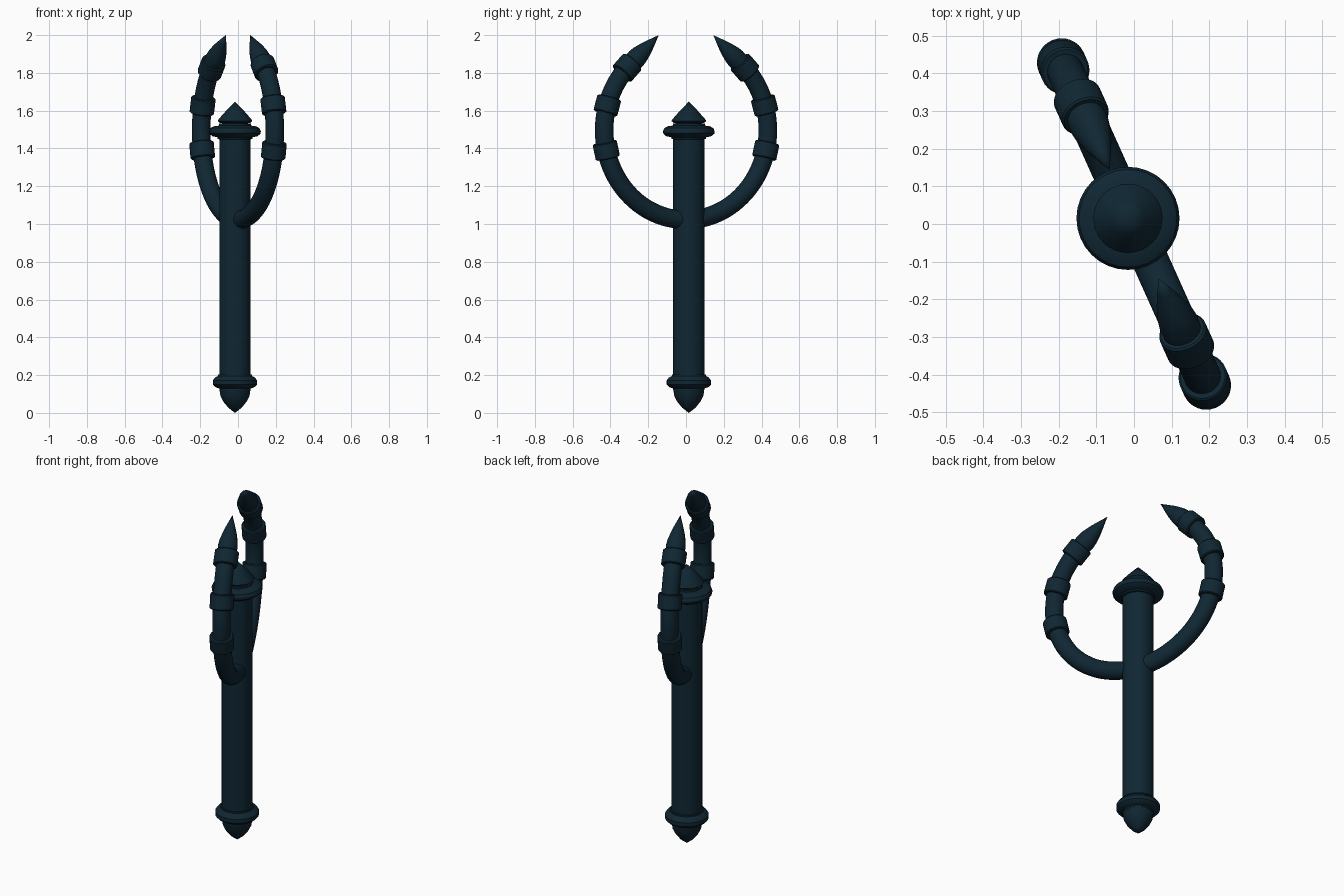
import bpy, bmesh, math
from mathutils import Vector, Matrix

if "Cube" in bpy.data.objects:
    bpy.data.objects.remove(bpy.data.objects["Cube"], do_unlink=True)

navy = bpy.data.materials.new("dark_navy_metal")
navy.use_nodes = True
COLOUR = (0.005, 0.02, 0.033, 1)
navy.diffuse_color = COLOUR
navy.node_tree.nodes["Principled BSDF"].inputs["Base Color"].default_value = COLOUR


def sweep(name, stations, sides=32):
    """Skin circular rings; each station is (centre, axis, radius)."""
    bm = bmesh.new()
    rings = []
    for centre, axis, radius in stations:
        turn = Vector((0, 0, 1)).rotation_difference(axis).to_matrix()
        ring = []
        for i in range(sides):
            a = math.tau * i / sides
            offset = turn @ Vector((math.cos(a), math.sin(a), 0))
            ring.append(bm.verts.new(centre + offset * radius))
        rings.append(ring)
    for low, high in zip(rings, rings[1:]):
        for i in range(sides):
            j = (i + 1) % sides
            bm.faces.new((low[i], low[j], high[j], high[i]))
    for end in (rings[0], rings[-1]):
        bm.faces.new(end)
    bmesh.ops.remove_doubles(bm, verts=bm.verts, dist=0.0005)
    bmesh.ops.recalc_face_normals(bm, faces=bm.faces)
    mesh = bpy.data.meshes.new(name)
    bm.to_mesh(mesh)
    bm.free()
    mesh.materials.append(navy)
    obj = bpy.data.objects.new(name, mesh)
    bpy.context.collection.objects.link(obj)
    bpy.ops.object.select_all(action="DESELECT")
    obj.select_set(True)
    bpy.context.view_layer.objects.active = obj
    bpy.ops.object.shade_smooth_by_angle(angle=math.radians(30))
    return obj


def turned(name, start, axis, profile):
    """Turn a (radius, distance) profile around a straight axis."""
    return sweep(name, [(start + axis * d, axis, r) for r, d in profile])


UP = Vector((0, 0, 1))
BASE = Vector((-0.016, 0.015, 0))

# Central staff
turned("shaft", BASE, UP, [(0.083, 0.12), (0.083, 1.47)])
turned("bottom_finial", BASE, UP,
       [(0, 0), (0.035, 0.027), (0.062, 0.06), (0.077, 0.09), (0.083, 0.13)])
turned("bottom_collar", BASE, UP,
       [(0.08, 0.128), (0.105, 0.137), (0.117, 0.15), (0.117, 0.172),
        (0.105, 0.188), (0.09, 0.195), (0.09, 0.204), (0.08, 0.204)])
turned("top_collar", BASE, UP,
       [(0.08, 1.448), (0.092, 1.45), (0.092, 1.459), (0.12, 1.465),
        (0.135, 1.478), (0.137, 1.49), (0.13, 1.507), (0.113, 1.517),
        (0.085, 1.521), (0.085, 1.531), (0.07, 1.531), (0.07, 1.55)])
turned("top_finial", BASE, UP,
       [(0.08, 1.535), (0.092, 1.545), (0.088, 1.553), (0.045, 1.602), (0, 1.648)])

# Two curved prongs in one vertical plane
RING = 0.475
HUB = Vector((0, 0, 1.497))


def prong(side, heading):
    def at(deg):
        a = math.radians(deg)
        out = heading * math.cos(a) + UP * math.sin(a)
        along = UP * math.cos(a) - heading * math.sin(a)
        return HUB + out * RING, along

    # Curved tube
    sweep(side + "_prong", [(*at(-88 + 134 * i / 40), 0.049) for i in range(41)], 24)

    # Bands around the tube
    for label, deg in (("lower", -13), ("middle", 16), ("upper", 44)):
        centre, along = at(deg)
        turned(side + "_" + label + "_band", centre, along,
               [(0.045, -0.043), (0.06, -0.043), (0.065, -0.038),
                (0.065, 0.038), (0.06, 0.043), (0.045, 0.043)])

    # Pointed end
    centre, along = at(45)
    along = (HUB + heading * 0.158 + UP * 0.503 - centre)
    length = along.length
    turned(side + "_prong_tip", centre, along.normalized(),
           [(0.05, 0), (0.053, 0.065), (0.049, 0.095),
            (0.036, 0.145), (0.02, 0.19), (0, length)])


heading = Vector((0.41, -0.912, 0)).normalized()
prong("left", heading)
prong("right", Matrix.Rotation(math.pi, 3, "Z") @ heading)
